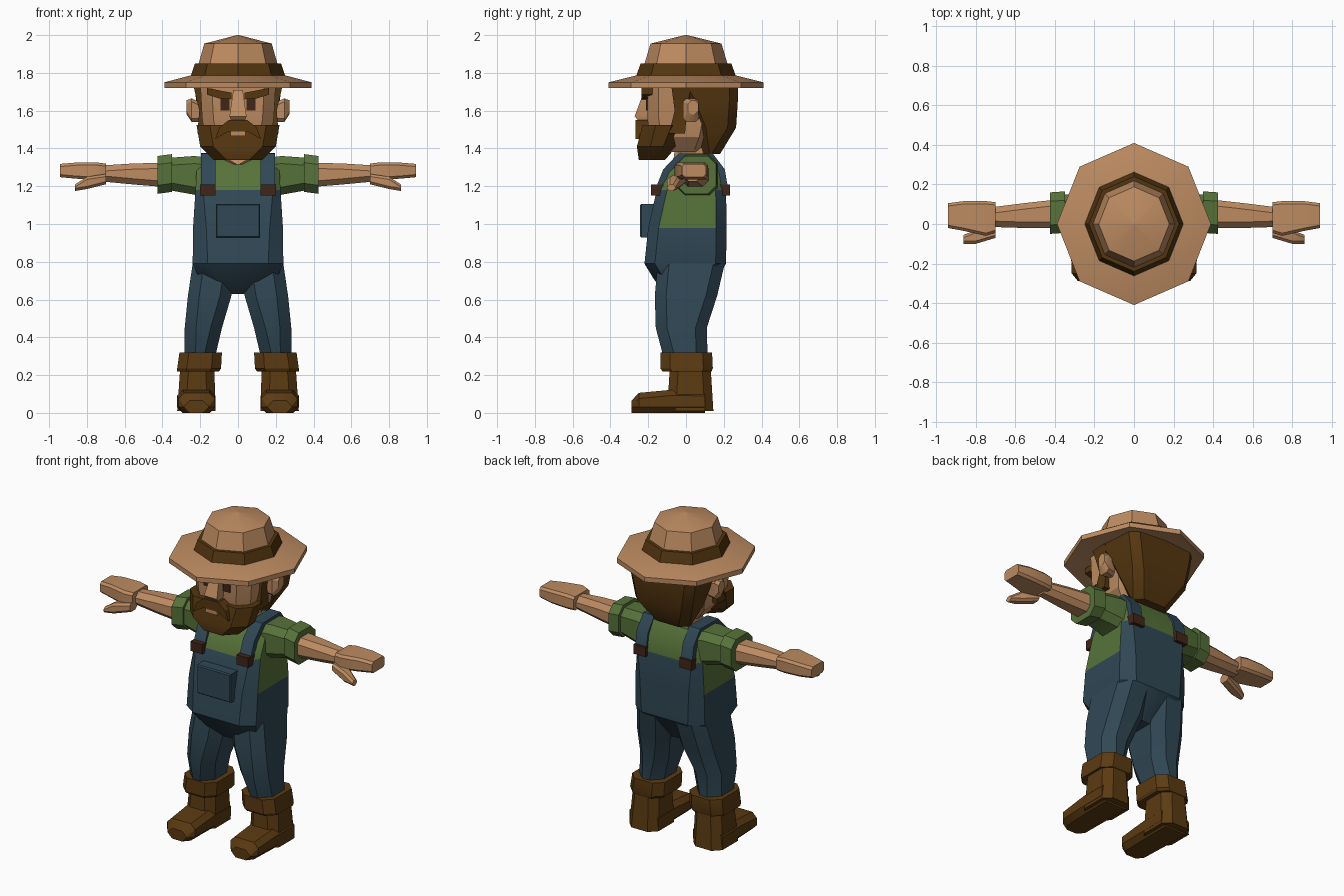
import bpy, bmesh, math
from mathutils import Vector

cube = bpy.data.objects.get("Cube")
if cube:
    bpy.data.objects.remove(cube, do_unlink=True)


def material(name, r, g, b):
    m = bpy.data.materials.new(name)
    m.use_nodes = True
    m.diffuse_color = (r, g, b, 1)
    m.node_tree.nodes["Principled BSDF"].inputs["Base Color"].default_value = (r, g, b, 1)
    return m


tan = material("tan", .51, .26, .12)
green = material("shirt green", .095, .17, .042)
denim = material("denim blue", .03, .064, .09)
boot_brown = material("boot brown", .105, .043, .006)
hair_brown = material("hair brown", .09, .037, .005)
leather = material("dark leather", .052, .019, .009)

parts = []


def place(axis, t, a, b):
    return {"x": (t, a, b), "y": (a, t, b), "z": (a, b, t)}[axis]


def section(axis, t, a0, a1, b0, b1, ca=0, cb=None):
    """Rectangle across an axis, with chamfered corners when ca > 0."""
    cb = ca if cb is None else cb
    if not ca:
        flat = [(a0, b0), (a1, b0), (a1, b1), (a0, b1)]
    else:
        flat = [(a0 + ca, b0), (a1 - ca, b0), (a1, b0 + cb), (a1, b1 - cb),
                (a1 - ca, b1), (a0 + ca, b1), (a0, b1 - cb), (a0, b0 + cb)]
    return [place(axis, t, a, b) for a, b in flat]


def skin_rings(name, rings, mats, rule=None, mirror=False):
    """Joins matching rings into a closed solid."""
    bm = bmesh.new()
    rows = [[bm.verts.new(p) for p in ring] for ring in rings]
    n = len(rows[0])
    for low, high in zip(rows, rows[1:]):
        for i in range(n):
            j = (i + 1) % n
            bm.faces.new((low[i], low[j], high[j], high[i]))
    bm.faces.new(rows[0])
    bm.faces.new(rows[-1])
    bmesh.ops.recalc_face_normals(bm, faces=bm.faces)
    if rule:
        for f in bm.faces:
            f.material_index = rule(f.calc_center_median(), f.normal)
    mesh = bpy.data.meshes.new(name)
    bm.to_mesh(mesh)
    bm.free()
    for m in mats if isinstance(mats, tuple) else (mats,):
        mesh.materials.append(m)
    obj = bpy.data.objects.new(name, mesh)
    bpy.context.collection.objects.link(obj)
    if mirror:
        obj.modifiers.new("Mirror", "MIRROR").use_axis[0] = True
    parts.append(obj)
    return obj


def loft(name, axis, rows, mats, chamfer=0, **kw):
    return skin_rings(name, [section(axis, *row, chamfer) for row in rows], mats, **kw)


def pair(name, axis, rows, mats, chamfer=0):
    return loft(name, axis, rows, mats, chamfer, mirror=True)


def plate(name, outline, y0, y1, mat, mirror=False):
    """Outline in x and z, thickened along y."""
    return skin_rings(name, [[(x, y, z) for x, z in outline] for y in (y0, y1)], mat, mirror=mirror)


def octagon(z, r):
    return [(.95 * r * math.cos(k * math.pi / 4), r * math.sin(k * math.pi / 4), z) for k in range(8)]


# Hat
skin_rings("hat_brim", [octagon(*p) for p in
           ((1.75, .2), (1.72, .41), (1.75, .41), (1.79, .25), (1.79, .2))], tan)
skin_rings("hat_band", [octagon(*p) for p in ((1.78, .265), (1.85, .24))], hair_brown)
skin_rings("hat_crown", [octagon(*p) for p in ((1.84, .222), (1.955, .188), (2, .006))], tan)

# Head, hair and ears
loft("head", "z", [(1.38, -.11, .11, -.14, .1), (1.46, -.175, .175, -.19, .13),
                   (1.56, -.19, .19, -.205, .15), (1.75, -.2, .2, -.205, .15)], tan, .06)
loft("hair", "z", [(1.37, -.12, .12, .08, .18), (1.51, -.195, .195, .06, .265),
                   (1.66, -.222, .222, .0, .275), (1.75, -.235, .235, -.05, .275)], hair_brown, .045)
pair("sideburns", "z", [(1.48, .15, .215, -.09, -.005), (1.6, .16, .205, -.06, .005),
                        (1.75, .16, .24, -.08, .03)], hair_brown)
pair("ears", "x", [(.17, .0, .05, 1.54, 1.63), (.245, -.015, .07, 1.54, 1.665),
                   (.272, .01, .065, 1.58, 1.655)], tan, .018)

# Beard, moustache and mouth
loft("beard", "z", [(1.34, -.13, .13, -.25, -.11), (1.41, -.2, .2, -.26, -.05),
                    (1.525, -.22, .22, -.23, -.005)], hair_brown, .07)
plate("moustache", [(-.12, 1.45), (-.1, 1.51), (-.05, 1.55), (.05, 1.55), (.1, 1.51),
                    (.12, 1.45), (.05, 1.49), (-.05, 1.49)], -.268, -.19, hair_brown)
plate("lip", [(-.04, 1.465), (.04, 1.465), (.04, 1.492), (-.04, 1.492)], -.264, -.24, tan)

# Nose, eyes and brows
loft("nose", "z", [(1.545, -.035, .035, -.25, -.18), (1.57, -.045, .045, -.272, -.18),
                   (1.71, -.025, .025, -.22, -.18)], tan)
plate("eyes", [(.045, 1.6), (.092, 1.6), (.092, 1.68), (.045, 1.68)], -.212, -.204, leather, True)
plate("eyebrows", [(.035, 1.66), (.1, 1.665), (.165, 1.685), (.165, 1.72), (.035, 1.695)],
      -.235, -.17, hair_brown, True)

# Neck
loft("neck", "z", [(1.315, -.04, .04, -.085, .1), (1.35, -.1, .1, -.065, .13),
                   (1.46, -.1, .1, -.05, .11)], tan, .035)


# Torso: overalls below, shirt above and at the sides
def cloth(center, normal):
    bib = center.z < 1.18 and abs(normal.y) > .5
    return 0 if center.z < .985 or bib else 1


torso_rows = [(.63, -.08, .08, -.1, .1, .04), (.7, -.2, .2, -.165, .15, .1),
              (.79, -.24, .24, -.22, .212, .08), (.98, -.238, .238, -.2, .215, .07),
              (1.18, -.225, .225, -.155, .212, .04), (1.28, -.22, .22, -.105, .195, .05),
              (1.355, -.19, .19, -.03, .15, .04)]
skin_rings("torso", [section("z", *row, .055) for row in torso_rows], (denim, green), rule=cloth)
loft("bib_pocket", "y", [(-.243, -.11, .11, .935, 1.1), (-.235, -.117, .117, .928, 1.106),
                         (-.15, -.117, .117, .928, 1.106)], denim)

# Shoulder straps following the torso from front to back
middle = Vector((.04, 1.18))
strap_path = [(-.168, 1.17), (-.12, 1.29), (-.04, 1.372), (.14, 1.375), (.205, 1.29), (.226, 1.17)]
strap_rings = []
for y, z in strap_path:
    inner = middle.lerp(Vector((y, z)), .82)
    strap_rings.append([(.12, y, z), (.197, y, z), (.197, *inner), (.12, *inner)])
skin_rings("straps", strap_rings, denim, mirror=True)
for name, y0, y1 in (("front_buckles", -.185, -.12), ("back_buckles", .18, .233)):
    pair(name, "y", [(y0, .118, .2, 1.15, 1.21), (y1, .118, .2, 1.15, 1.21)], leather)

# Sleeves, forearms and hands
pair("sleeves", "x", [(.15, -.05, .17, 1.12, 1.35), (.23, -.045, .165, 1.155, 1.36),
                      (.37, -.03, .145, 1.18, 1.35)], green, .04)
pair("sleeve_cuffs", "x", [(.35, -.045, .165, 1.17, 1.37), (.425, -.05, .16, 1.16, 1.36)], green, .045)
pair("forearms", "x", [(.38, -.02, .125, 1.195, 1.325), (.56, -.02, .105, 1.21, 1.32),
                       (.72, -.015, .085, 1.225, 1.31)], tan, .03)
pair("hands", "x", [(.7, -.045, .11, 1.235, 1.32), (.75, -.06, .116, 1.235, 1.326),
                    (.86, -.035, .116, 1.24, 1.325), (.942, -.02, .105, 1.248, 1.318)], tan, .014)
pair("thumbs", "x", [(.7, -.07, -.0, 1.21, 1.265), (.8, -.1, -.03, 1.185, 1.25),
                     (.862, -.1, -.055, 1.175, 1.21)], tan, .014)

# Trouser legs
pair("legs", "z", [(.28, .125, .285, -.115, .115), (.45, .085, .282, -.16, .11),
                   (.62, .035, .265, -.165, .165), (.79, .01, .24, -.15, .205)], denim, .06)

# Boots
pair("boot_cuffs", "z", [(.22, .1, .322, -.125, .135), (.235, .09, .322, -.135, .142),
                         (.32, .085, .31, -.135, .138)], boot_brown, .05)
pair("boot_shafts", "z", [(.01, .12, .322, -.1, .145), (.25, .125, .305, -.085, .13)], boot_brown, .045)
pair("boot_feet", "y", [(-.288, .155, .285, .0, .065), (-.25, .122, .315, .0, .106),
                        (-.08, .12, .322, .0, .122), (.1, .12, .322, .0, .12)], boot_brown, .03)

# Soft shading over shallow angles, crisp edges elsewhere
bpy.ops.object.select_all(action="DESELECT")
for obj in parts:
    obj.select_set(True)
bpy.context.view_layer.objects.active = parts[0]
bpy.ops.object.shade_smooth_by_angle(angle=math.radians(30))
